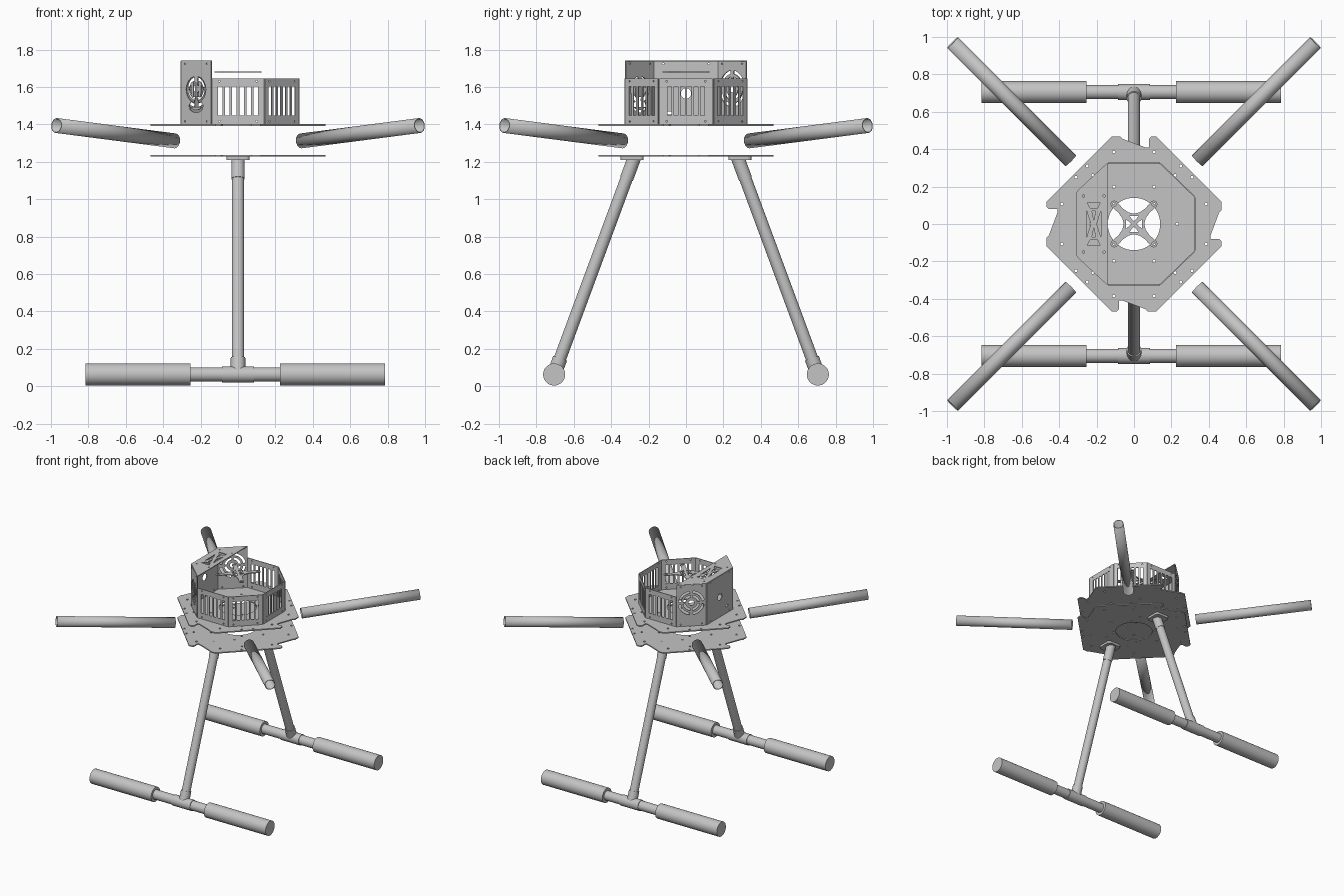
import bpy, math
from mathutils import Vector, Matrix

cube = bpy.data.objects.get("Cube")
if cube:
    bpy.data.objects.remove(cube)

grey = bpy.data.materials.new("light grey")
grey.use_nodes = True
COLOUR = (0.55, 0.55, 0.55, 1)
grey.diffuse_color = COLOUR
grey.node_tree.nodes["Principled BSDF"].inputs["Base Color"].default_value = COLOUR


# ---- 2D outlines ----
def arc(cx, cy, r, start, end, n):
    steps = [math.radians(start + (end - start) * i / n) for i in range(n + 1)]
    return [(cx + r * math.cos(a), cy + r * math.sin(a)) for a in steps]


def circle(cx, cy, r, n=12):
    return arc(cx, cy, r, 0, 360, n)[:-1]


def rect(cx, cy, w, h):
    return [(cx + sx * w / 2, cy + sy * h / 2) for sx, sy in ((-1, -1), (1, -1), (1, 1), (-1, 1))]


def arc_slot(cx, cy, r0, r1, start, end):
    return arc(cx, cy, r0, start, end, 8) + arc(cx, cy, r1, end, start, 8)


def turn(points, quarter):
    for _ in range(quarter):
        points = [(-y, x) for x, y in points]
    return points


def mirror4(points):
    return [(sx * x, sy * y) for x, y in points for sx in (1, -1) for sy in (1, -1)]


# ---- solids ----
def sheet(name, loops, thickness, matrix):
    """Flat sheet: first loop is the outline, the rest are holes."""
    curve = bpy.data.curves.new(name, "CURVE")
    curve.dimensions, curve.fill_mode, curve.extrude = "2D", "BOTH", thickness / 2
    for loop in loops:
        spline = curve.splines.new("POLY")
        spline.points.add(len(loop) - 1)
        for p, (x, y) in zip(spline.points, loop):
            p.co = (x, y, 0, 1)
        spline.use_cyclic_u = True
    temp = bpy.data.objects.new(name + "_outline", curve)
    bpy.context.collection.objects.link(temp)
    graph = bpy.context.evaluated_depsgraph_get()
    mesh = bpy.data.meshes.new_from_object(temp.evaluated_get(graph))
    bpy.data.objects.remove(temp)
    for poly in mesh.polygons:
        poly.use_smooth = False
    mesh.materials.clear()
    mesh.materials.append(grey)
    obj = bpy.data.objects.new(name, mesh)
    obj.matrix_world = matrix
    bpy.context.collection.objects.link(obj)
    return obj


def rod(name, a, b, r, hollow=False):
    a, b = Vector(a), Vector(b)
    bpy.ops.mesh.primitive_cylinder_add(vertices=32, radius=r, depth=(b - a).length,
                                        end_fill_type="NOTHING" if hollow else "NGON",
                                        location=(a + b) / 2)
    obj = bpy.context.object
    obj.name = name
    obj.rotation_euler = (b - a).to_track_quat("Z", "Y").to_euler()
    obj.data.materials.append(grey)
    if hollow:
        wall = obj.modifiers.new("wall", "SOLIDIFY")
        wall.thickness = 0.006
    bpy.ops.object.shade_smooth_by_angle(angle=math.radians(40))
    return obj


# ---- frame plates: octagon with a notch on each side ----
corner = [(0.42, -0.06), (0.42, 0.06), (0.455, 0.06), (0.467, 0.072), (0.467, 0.12),
          (0.12, 0.467), (0.092, 0.467), (0.08, 0.455), (0.08, 0.41)]
outline = [p for q in range(4) for p in turn(corner[2:] + [(0.06, 0.41)], q)]
bolts = mirror4([(0.112, 0.112), (0.107, 0.198), (0.107, 0.385), (0.385, 0.107),
                 (0.31, 0.25), (0.25, 0.31), (0.22, 0.26), (0.23, 0.0001)])
# the zero-offset bolt is mirrored onto itself, so keep each place once
bolts = list({(round(x, 2), round(y, 2) + 0.0): (x, y) for x, y in bolts}.values())
for name, z in (("lower_plate", 1.232), ("upper_plate", 1.397)):
    sheet(name, [outline, circle(0, 0, 0.14, 48)] + [circle(x, y, 0.008, 10) for x, y in bolts],
          0.009, Matrix.Translation((0, 0, z)))

# ---- arms ----
for sx, sy, side in ((1, -1, "front_left"), (-1, -1, "front_right"),
                     (1, 1, "back_left"), (-1, 1, "back_right")):
    rod("arm_" + side, (0.338 * sx, 0.338 * sy, 1.312), (0.97 * sx, 0.97 * sy, 1.394), 0.04, True)

# ---- landing gear ----
for s, side in ((-1, "front"), (1, "back")):
    top, foot = Vector((0, 0.275 * s, 1.225)), Vector((0, 0.705 * s, 0.063))
    rod("leg_" + side, top, foot, 0.033)
    rod("leg_socket_" + side, top, top.lerp(foot, 0.1), 0.036)
    rod("tee_neck_" + side, foot, foot.lerp(top, 0.075), 0.039)
    rod("tee_sleeve_" + side, (-0.085, foot.y, foot.z), (0.085, foot.y, foot.z), 0.043)
    rod("skid_bar_" + side, (-0.3, foot.y, foot.z), (0.27, foot.y, foot.z), 0.038)
    for x0, x1, end in ((-0.815, -0.255, "right"), (0.225, 0.785, "left")):
        rod(f"skid_foam_{side}_{end}", (x0, foot.y, foot.z), (x1, foot.y, foot.z), 0.059)
    bracket = [p for cx, cy, a in ((0.04, 0.04, 0), (-0.04, 0.04, 90),
                                   (-0.04, -0.04, 180), (0.04, -0.04, 270))
               for p in arc(cx, cy, 0.022, a, a + 90, 5)]
    sheet("leg_bracket_" + side, [bracket], 0.018, Matrix.Translation((0, 0.288 * s, 1.219)))

# ---- housing walls ----
BASE, LOW, TALL = 1.401, 0.245, 0.338


def wall(name, a, b, height, holes):
    """Upright panel from a to b; holes are given from the bottom middle."""
    a, b = Vector((*a, BASE)), Vector((*b, BASE))
    along = (b - a).normalized()
    up = Vector((0, 0, 1))
    width = (b - a).length - 0.004
    m = Matrix((along, up, along.cross(up))).transposed().to_4x4()
    m.translation = (a + b) / 2
    screws = [circle(sx * width * 0.36, z, 0.005, 8)
              for sx in (-1, 1) for z in (0.015, height - 0.015)]
    sheet(name, [rect(0, height / 2, width, height)] + holes + screws, 0.006, m)


def grille(span):
    pitch = span / 6
    return [rect((i - 2.5) * pitch, 0.125, pitch * 0.62, 0.155) for i in range(6)]


ring = [(0.14, -0.325), (0.325, -0.145), (0.325, 0.145), (0.14, 0.325),
        (-0.14, 0.325), (-0.305, 0.172), (-0.305, -0.172), (-0.14, -0.325)]
fan_bars = [arc_slot(0, 0.185, 0.05, 0.072, a + 12, a + 168) for a in (90, 270)]
fan_bars += [rect(x, 0.185, 0.014, 0.08) for x in (-0.026, 0, 0.026)]
fan_bars += [rect(0, 0.098, 0.1, 0.012), arc_slot(0, 0.13, 0.055, 0.068, 225, 315)]
fan_rings = [arc_slot(0, 0.19, r, r + 0.018, a + 8, a + 82)
             for r in (0.045, 0.08) for a in (0, 90, 180, 270)] + [circle(0, 0.19, 0.022)]
port = [circle(0, 0.165, 0.028, 20), rect(0.09, 0.06, 0.03, 0.015)]

wall("wall_front_left", ring[0], ring[1], LOW, grille(0.21))
wall("wall_left", ring[1], ring[2], LOW, grille(0.21))
wall("wall_back_left", ring[2], ring[3], LOW, grille(0.21))
wall("wall_back", ring[3], ring[4], LOW, grille(0.23))
wall("tall_wall_back_right", ring[4], ring[5], TALL, fan_rings)
wall("tall_wall_right", ring[5], ring[6], TALL, port)
wall("tall_wall_front_right", ring[6], ring[7], TALL, fan_bars)
wall("wall_front", ring[7], ring[0], LOW, grille(0.23))

# ---- lid over the tall walls, with bow-tie vents ----
vents = []
for s in (-1, 1):
    vents.append([(-0.25, 0.115 * s), (-0.18, 0.115 * s), (-0.195, 0.085 * s), (-0.235, 0.085 * s)])
    vents.append([(-0.225, 0.07 * s), (-0.205, 0.07 * s), (-0.215, 0.02 * s)])
    vents.append([(-0.215 + 0.038 * s, y) for y in (-0.07, 0.07)] + [(-0.215 + 0.016 * s, 0)])
lid_bolts = [circle(x, y, 0.006, 8) for x in (-0.16, -0.27) for y in (-0.15, 0.15)]
sheet("lid", [ring[4:8]] + vents + lid_bolts, 0.006, Matrix.Translation((0, 0, BASE + TALL)))

# ---- cross-shaped mount above the centre opening ----
quarter = arc(0.105, 0.105, 0.02, -65, 155, 10)
quarter += [(x, 0.055 + 0.0585 * (x / 0.087) ** 2) for x in (0.06, 0.03, 0, -0.03, -0.06)]
cutout = [(0.025, 0.042), (-0.025, 0.042), (0, 0.014)]
sheet("cross_mount", [[p for q in range(4) for p in turn(quarter, q)]]
      + [turn(cutout, q) for q in range(4)]
      + [circle(x, y, 0.009) for x, y in mirror4([(0.105, 0.105)])],
      0.007, Matrix.Translation((0, 0, 1.68)))
